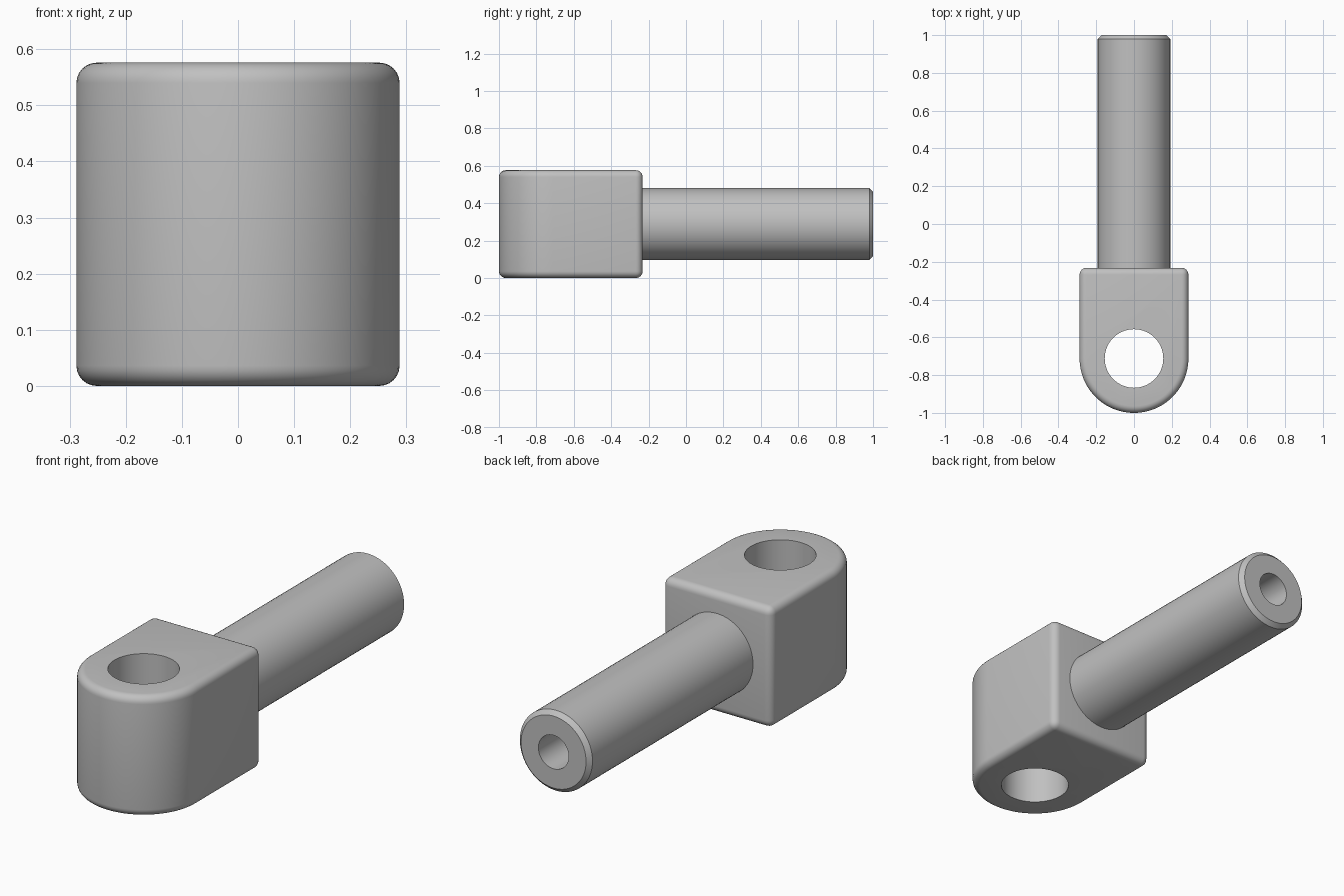
import bpy, bmesh, math
from mathutils import Matrix, Vector

cube = bpy.data.objects.get("Cube")
if cube:
    bpy.data.objects.remove(cube, do_unlink=True)

R = 0.288            # half width of the block
BACK = -0.232        # rear face of the block
EYE_Y = -1 + R       # centre of the rounded end
MID_Z = R

steel = bpy.data.materials.new("plain grey steel")
steel.use_nodes = True
steel.diffuse_color = (0.53, 0.53, 0.53, 1)
steel.node_tree.nodes["Principled BSDF"].inputs["Base Color"].default_value = steel.diffuse_color


def add_object(name, bm):
    bmesh.ops.recalc_face_normals(bm, faces=bm.faces)
    mesh = bpy.data.meshes.new(name)
    bm.to_mesh(mesh)
    bm.free()
    mesh.materials.append(steel)
    obj = bpy.data.objects.new(name, mesh)
    bpy.context.collection.objects.link(obj)
    return obj


def smooth(obj):
    bpy.ops.object.select_all(action="DESELECT")
    obj.select_set(True)
    bpy.context.view_layer.objects.active = obj
    bpy.ops.object.shade_smooth_by_angle(angle=math.radians(30))


# Eye block: half-round front, square rear, rounded rim and rear corners
bm = bmesh.new()
outline = [(R, BACK), (-R, BACK)]
for i in range(49):
    a = math.pi + math.pi * i / 48
    outline.append((R * math.cos(a), EYE_Y + R * math.sin(a)))
base = bm.faces.new([bm.verts.new((x, y, 0)) for x, y in outline])
top = bmesh.ops.extrude_face_region(bm, geom=[base])["geom"]
bmesh.ops.translate(bm, vec=(0, 0, 2 * R),
                    verts=[v for v in top if isinstance(v, bmesh.types.BMVert)])
bmesh.ops.recalc_face_normals(bm, faces=bm.faces)
sharp = [e for e in bm.edges if e.calc_face_angle(0) > math.radians(30)]
bmesh.ops.bevel(bm, geom=sharp, offset=0.036, segments=6, profile=0.5,
                affect="EDGES", clamp_overlap=True)
block = add_object("eye_block", bm)

# Vertical pin hole
bm = bmesh.new()
bmesh.ops.create_cone(bm, cap_ends=True, segments=64, radius1=0.155, radius2=0.155,
                      depth=1, matrix=Matrix.Translation((0, EYE_Y, MID_Z)))
cutter = add_object("pin_hole_cutter", bm)
cutter.hide_render = True
cut = block.modifiers.new("pin_hole", "BOOLEAN")
cut.object = cutter
cut.operation = "DIFFERENCE"
cut.solver = "EXACT"
bpy.context.view_layer.objects.active = block
bpy.ops.object.modifier_apply(modifier=cut.name)
bpy.data.objects.remove(cutter, do_unlink=True)
smooth(block)

# Shaft with chamfered end and blind bore, turned around the y axis
bm = bmesh.new()
profile = [(0.192, BACK), (0.192, 0.98), (0.172, 1), (0.08, 1), (0.08, 0.4), (0, 0.36)]
verts = [bm.verts.new((r, y, MID_Z)) for r, y in profile]
edges = [bm.edges.new(pair) for pair in zip(verts, verts[1:])]
bmesh.ops.spin(bm, geom=verts + edges, cent=Vector((0, 0, MID_Z)), axis=(0, 1, 0),
               angle=2 * math.pi, steps=64)
bmesh.ops.remove_doubles(bm, verts=bm.verts, dist=0.0001)
shaft = add_object("shaft", bm)
smooth(shaft)
